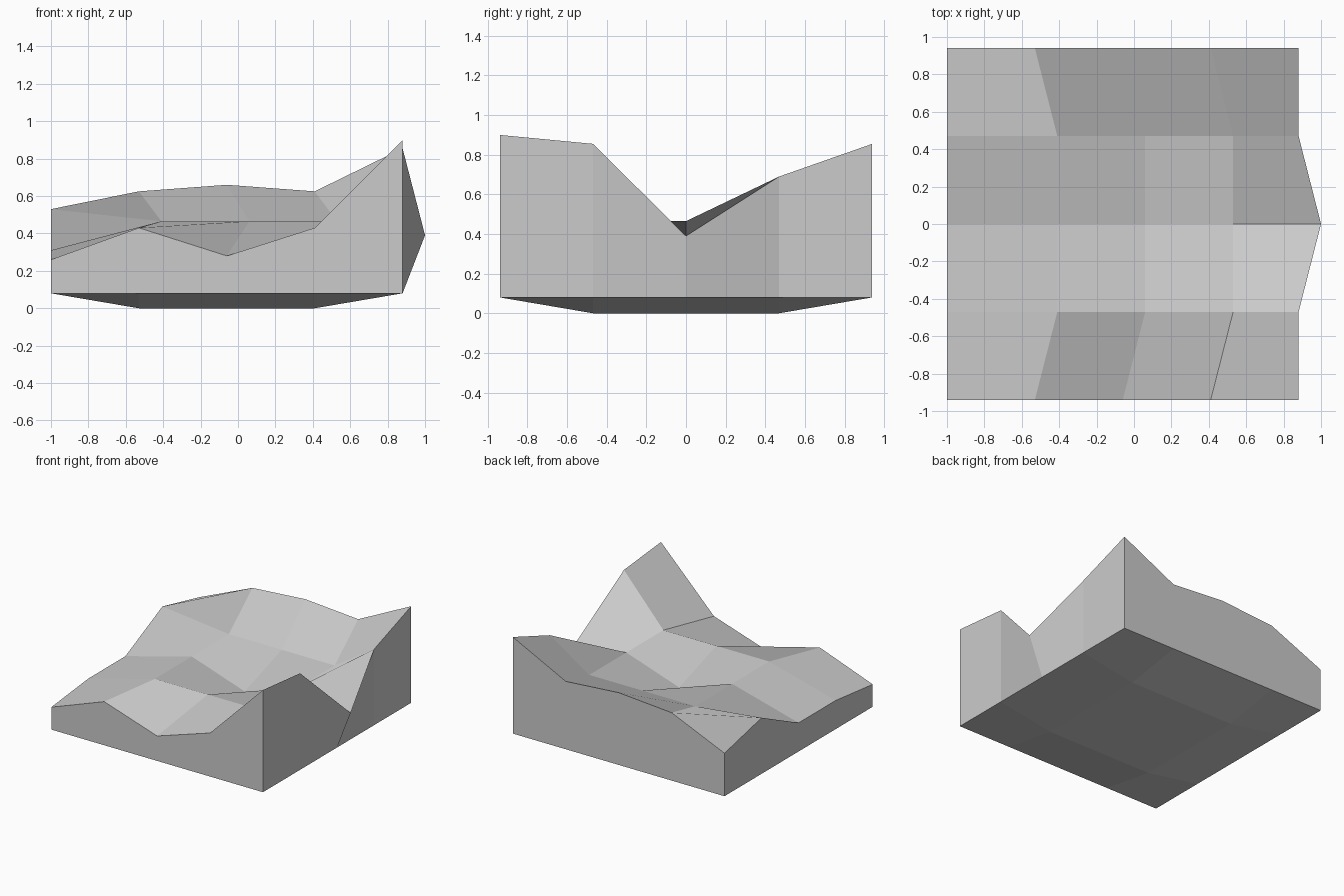
import bpy
import bmesh

default_cube = bpy.data.objects.get("Cube")
if default_cube:
    bpy.data.objects.remove(default_cube, do_unlink=True)

CELL = 0.47          # spacing of the terrain grid
SHIFT = 0.12         # sideways offset of the inner surface points
RIM = 0.08           # height of the underside at its rim
LAST = 4             # last grid index

# Surface heights, one row per step from front to back
HEIGHTS = (
    (0.26, 0.43, 0.28, 0.43, 0.90),
    (0.31, 0.465, 0.465, 0.465, 0.855),
    (0.31, 0.465, 0.31, 0.465, 0.39),
    (0.53, 0.465, 0.465, 0.465, 0.69),
    (0.425, 0.625, 0.66, 0.625, 0.855),
)


def inner(index):
    return 0 < index < LAST


def grid_xy(col, row):
    return -1 + col * CELL, (row - 2) * CELL


def top_point(col, row):
    x, y = grid_xy(col, row)
    bulge = (col == LAST and row == 2)
    if bulge or (inner(col) and inner(row)):
        x += SHIFT
    return x, y, HEIGHTS[row][col]


def bottom_point(col, row):
    x, y = grid_xy(col, row)
    return x, y, 0 if inner(col) and inner(row) else RIM


# Single stone colour
stone = bpy.data.materials.new("stone_grey")
stone.use_nodes = True
colour = (0.6, 0.6, 0.6, 1)
stone.diffuse_color = colour
shader = next(n for n in stone.node_tree.nodes if n.type == 'BSDF_PRINCIPLED')
shader.inputs["Base Color"].default_value = colour

# Grid points of the surface and the underside
bm = bmesh.new()
cells = [(c, r) for r in range(LAST + 1) for c in range(LAST + 1)]
top = {cell: bm.verts.new(top_point(*cell)) for cell in cells}
bottom = {cell: bm.verts.new(bottom_point(*cell)) for cell in cells}

# Surface and underside faces
for row in range(LAST):
    for col in range(LAST):
        corners = [(col, row), (col + 1, row), (col + 1, row + 1), (col, row + 1)]
        bm.faces.new([top[c] for c in corners])
        bm.faces.new([bottom[c] for c in reversed(corners)])

# Outer walls, following the rim counter-clockwise
rim = [(i, 0) for i in range(LAST)]
rim += [(LAST, i) for i in range(LAST)]
rim += [(LAST - i, LAST) for i in range(LAST)]
rim += [(0, LAST - i) for i in range(LAST)]
for a, b in zip(rim, rim[1:] + rim[:1]):
    bm.faces.new((bottom[a], bottom[b], top[b], top[a]))

mesh = bpy.data.meshes.new("terrain_block")
bm.to_mesh(mesh)
bm.free()
mesh.materials.append(stone)
terrain = bpy.data.objects.new("terrain_block", mesh)
bpy.context.collection.objects.link(terrain)
